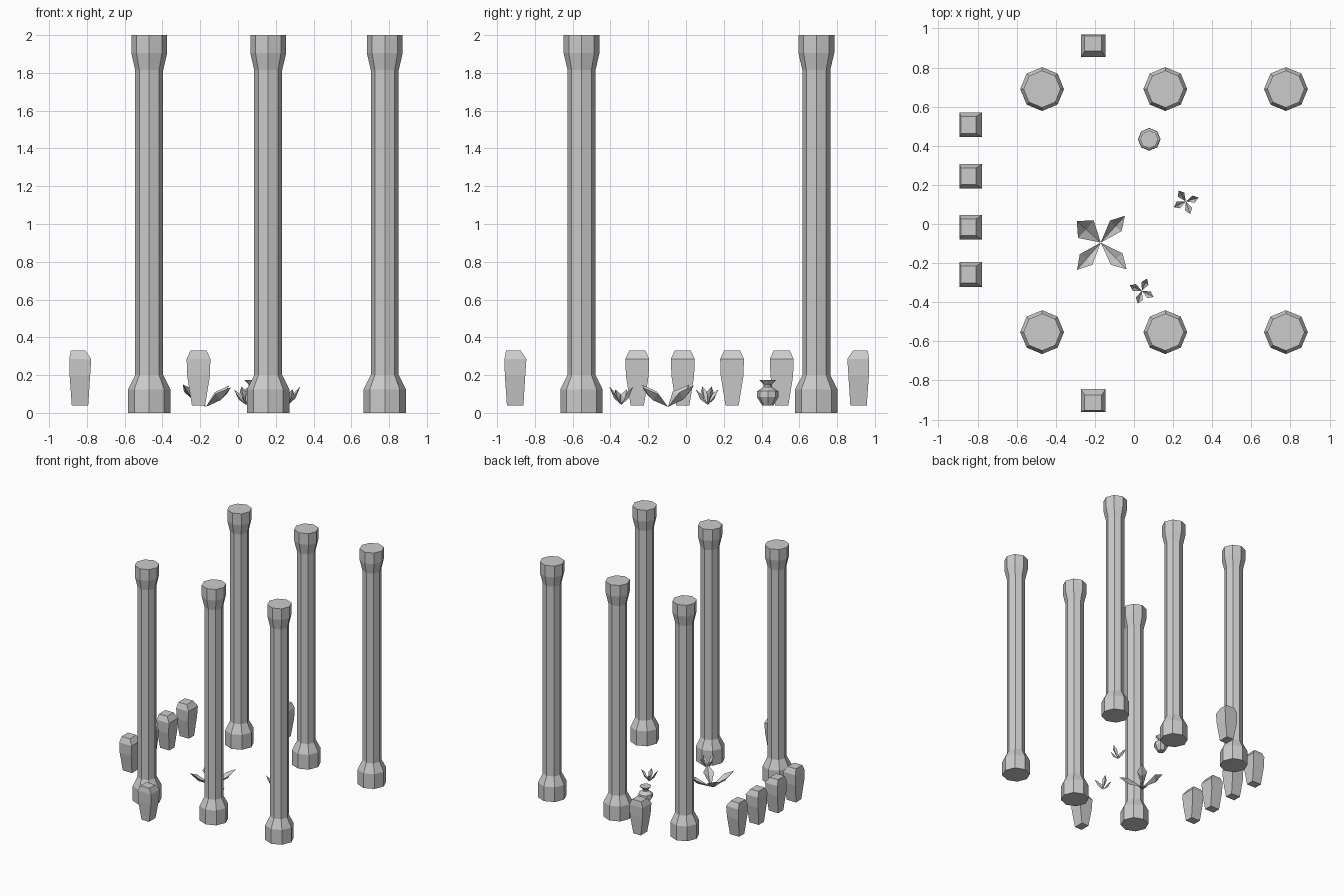
import bpy, bmesh
from math import cos, sin, pi, radians

if "Cube" in bpy.data.objects:
    bpy.data.objects.remove(bpy.data.objects["Cube"])


def finish(name, bm, loc=(0, 0, 0), turn=0):
    bmesh.ops.recalc_face_normals(bm, faces=bm.faces)
    me = bpy.data.meshes.new(name)
    bm.to_mesh(me)
    bm.free()
    ob = bpy.data.objects.new(name, me)
    ob.location = loc
    ob.rotation_euler.z = turn
    bpy.context.collection.objects.link(ob)
    return ob


def loft(name, rings, loc, turn=0):
    """Skin a stack of closed rings and cap both ends."""
    bm = bmesh.new()
    loops = [[bm.verts.new(p) for p in ring] for ring in rings]
    n = len(loops[0])
    for a, b in zip(loops, loops[1:]):
        for i in range(n):
            j = (i + 1) % n
            bm.faces.new((a[i], a[j], b[j], b[i]))
    bm.faces.new(loops[0][::-1])
    bm.faces.new(loops[-1])
    return finish(name, bm, loc, turn)


def octagons(profile):
    return [[(r * cos(i * pi / 4), r * sin(i * pi / 4), z) for i in range(8)]
            for r, z in profile]


def add_leaf(bm, a, length, width, top, low, r0=0.0):
    """Creased leaf rising outward from the plant's root at angle a."""
    def p(r, s, z):
        return bm.verts.new((r * cos(a) - s * sin(a), r * sin(a) + s * cos(a), z))
    h = top - low
    root = p(r0, 0, low)
    rib = p(length * 0.6, 0, low + h * 0.35)
    left = p(length * 0.62, width, low + h * 0.68)
    right = p(length * 0.62, -width, low + h * 0.68)
    tip = p(length, 0, top)
    for f in ((root, rib, left), (root, right, rib), (rib, tip, left), (rib, right, tip)):
        bm.faces.new(f)


# Octagonal columns with flared base and capital
column = [(0.112, 0), (0.112, 0.125), (0.074, 0.2), (0.074, 1.815), (0.095, 1.905), (0.095, 2.0)]
for x in (-0.47, 0.16, 0.777):
    for y in (-0.553, 0.69):
        loft("column", octagons(column), (x, y, 0))

# Standing caskets: (z, half width, back, front), front along local +x
casket = [(0.04, 0.035, -0.045, 0.042), (0.195, 0.06, -0.056, 0.052),
          (0.285, 0.063, -0.058, 0.058), (0.33, 0.043, -0.05, 0.028)]
rings = [[(b, -w, z), (f, -w, z), (f, w, z), (b, w, z)] for z, w, b, f in casket]
for y in (-0.258, -0.017, 0.244, 0.507):
    loft("casket", rings, (-0.835, y, 0))
loft("back_casket", rings, (-0.209, 0.912, 0), -pi / 2)
loft("front_casket", rings, (-0.209, -0.903, 0), pi / 2)

# Vase
loft("vase", octagons([(0.03, 0.04), (0.058, 0.085), (0.056, 0.115), (0.022, 0.137),
                       (0.022, 0.15), (0.046, 0.175)]), (0.078, 0.433, 0))

# Small plants with four leaves each
for x, y, angles in ((0.265, 0.115, (124, 17, -70, 205)),
                     (0.04, -0.342, (155, 67, -28, -108))):
    bm = bmesh.new()
    for i, a in enumerate(angles):
        add_leaf(bm, radians(a), 0.068, 0.019, 0.125 + 0.015 * (i % 2), 0.043)
    finish("small_plant", bm, (x, y, 0))

# Large plant: (angle, length, half width, tip height)
bm = bmesh.new()
for a, length, w, top in ((138, 0.165, 0.06, 0.15), (48, 0.185, 0.04, 0.145),
                          (229, 0.185, 0.042, 0.15), (-46, 0.19, 0.042, 0.135)):
    add_leaf(bm, radians(a), length, w, top, 0.032)
finish("large_plant", bm, (-0.17, -0.095, 0))
